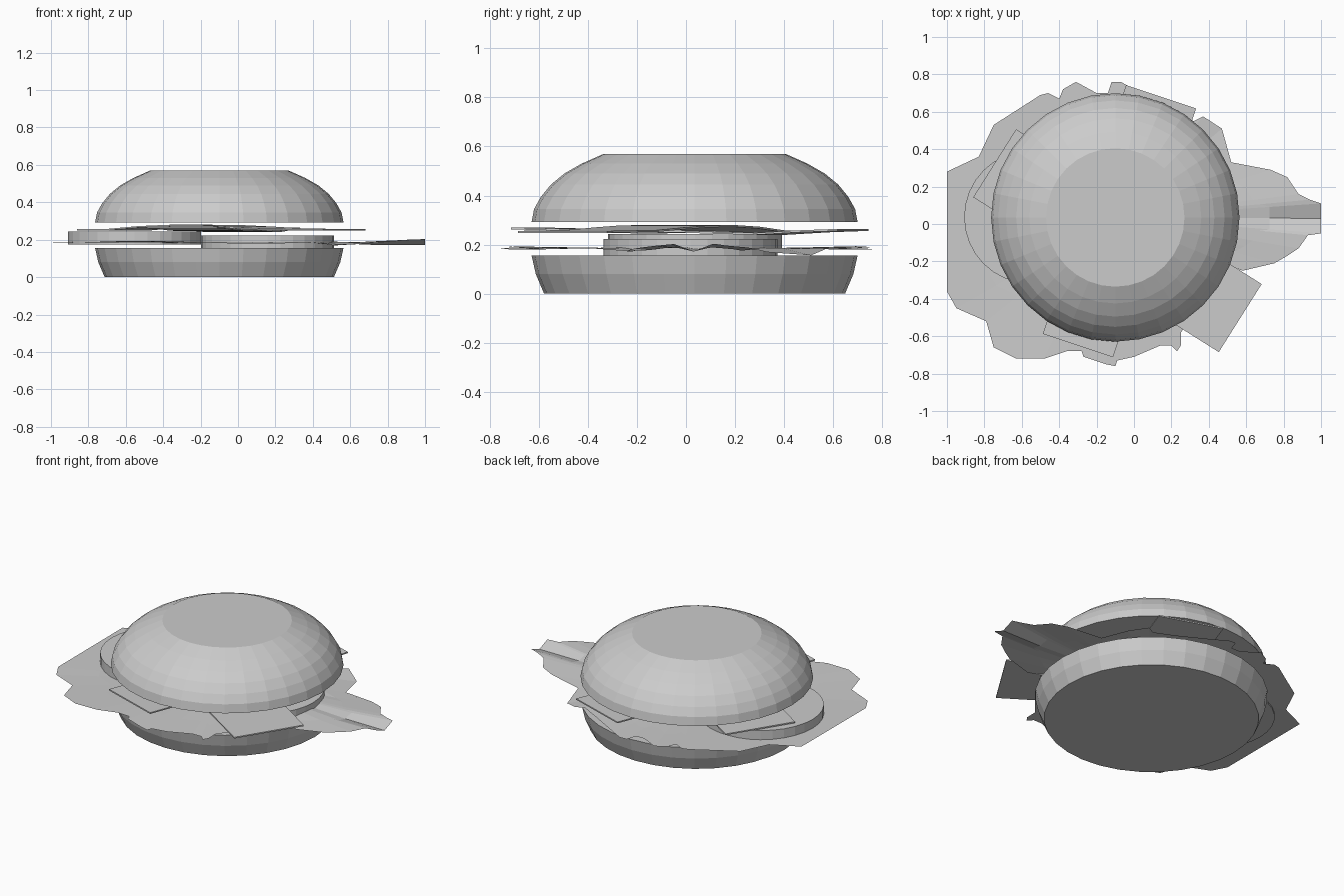
import bpy, bmesh, math
from mathutils import Vector

if "Cube" in bpy.data.objects:
    bpy.data.objects.remove(bpy.data.objects["Cube"])

grey = bpy.data.materials.new("plain grey")
grey.diffuse_color = (0.6, 0.6, 0.6, 1)
grey.use_nodes = True
grey.node_tree.nodes["Principled BSDF"].inputs["Base Color"].default_value = grey.diffuse_color


def finish(name, bm):
    mesh = bpy.data.meshes.new(name)
    bmesh.ops.recalc_face_normals(bm, faces=bm.faces)
    bm.to_mesh(mesh)
    bm.free()
    mesh.materials.append(grey)
    obj = bpy.data.objects.new(name, mesh)
    bpy.context.collection.objects.link(obj)
    return obj


def lathe(name, centre, profile, sides=32):
    """Closed, faceted round part from (radius, height) pairs."""
    bm = bmesh.new()
    rings = []
    for r, z in profile:
        rings.append([bm.verts.new((centre[0] + r * math.cos(2 * math.pi * i / sides),
                                    centre[1] + r * math.sin(2 * math.pi * i / sides), z))
                      for i in range(sides)])
    for a, b in zip(rings, rings[1:]):
        for i in range(sides):
            j = (i + 1) % sides
            bm.faces.new((a[i], a[j], b[j], b[i]))
    bm.faces.new(rings[0][::-1])
    bm.faces.new(rings[-1])
    return finish(name, bm)


def strip(name, start, end, width, heights, thick=0.008):
    """Thin rectangular slice bent along its length."""
    a, b = Vector(start), Vector(end)
    side = (b - a).normalized().orthogonal() * width / 2
    bm = bmesh.new()
    rows = []
    for i, z in enumerate(heights):
        p = a.lerp(b, i / (len(heights) - 1))
        rows.append([bm.verts.new((*(p + side * s), z + h))
                     for s, h in ((-1, 0), (1, 0), (1, thick), (-1, thick))])
    for r, q in zip(rows, rows[1:]):
        for k in range(4):
            m = (k + 1) % 4
            bm.faces.new((r[k], r[m], q[m], q[k]))
    bm.faces.new(rows[0])
    bm.faces.new(rows[-1])
    return finish(name, bm)


# Buns
BUN = (-0.10, 0.035)
lathe("bottom_bun", BUN, [(0.613, 0), (0.647, 0.08), (0.664, 0.155)])
lathe("top_bun", BUN, [(0.664, 0.293), (0.654, 0.345), (0.626, 0.395), (0.585, 0.445),
                       (0.53, 0.49), (0.46, 0.53), (0.37, 0.57)])

# Tomato slices
lathe("left_tomato_slice", (-0.553, 0.037), [(0.355, 0.175), (0.355, 0.243)])
lathe("right_tomato_slice", (0.157, 0.018), [(0.355, 0.155), (0.355, 0.222)])

# Crossed strips
strip("long_strip", (-0.745, 0.325), (0.568, -0.503), 0.43,
      [0.248, 0.25, 0.265, 0.272, 0.27, 0.262, 0.252, 0.25, 0.248])
strip("short_strip", (-0.30, -0.65), (0.145, 0.68), 0.395,
      [0.262, 0.258, 0.25, 0.246, 0.25, 0.244, 0.24, 0.25, 0.256])

# Lettuce leaf with a ragged outline
OUTLINE = [(-1, .28), (-.83, .36), (-.75, .53), (-.5, .69), (-.46, .70), (-.4, .67),
           (-.38, .72), (-.31, .76), (-.2, .70), (-.14, .70), (-.12, .76), (-.07, .76),
           (0, .72), (.2, .61), (.32, .55), (.37, .575), (.47, .51), (.52, .33),
           (.73, .29), (.82, .25), (.88, .16), (.94, .13), (1, .11), (1, .03),
           (1, -.05), (.93, -.06), (.88, -.13), (.82, -.17), (.75, -.21), (.58, -.25),
           (.51, -.22), (.40, -.40), (.25, -.58), (.25, -.65), (.23, -.68), (.2, -.65),
           (.14, -.65), (0, -.71), (-.09, -.73), (-.1, -.76), (-.15, -.75), (-.27, -.71),
           (-.28, -.68), (-.36, -.68), (-.48, -.72), (-.63, -.72), (-.75, -.66),
           (-.79, -.52), (-.95, -.45), (-1, -.36)]


def leaf_height(x, y):
    d = abs(y - 0.03)
    if x > 0.45:  # creased tip
        ridge = 0.172 + 0.033 * min(d / 0.085, 1) * min((x - 0.3) / 0.7, 1)
        return ridge - 0.06 * max(d - 0.085, 0)
    return 0.186 + 0.008 * math.sin(5 * x + 1) * math.cos(4 * y)


bm = bmesh.new()
cx, cy = BUN
rings = [[bm.verts.new((cx + (x - cx) * s, cy + (y - cy) * s,
                        leaf_height(cx + (x - cx) * s, cy + (y - cy) * s)))
          for x, y in OUTLINE] for s in (0.4, 0.75, 1)]
hub = bm.verts.new((cx, cy, leaf_height(cx, cy)))
n = len(OUTLINE)
for i in range(n):
    j = (i + 1) % n
    bm.faces.new((hub, rings[0][j], rings[0][i]))
    for a, b in zip(rings, rings[1:]):
        bm.faces.new((a[i], a[j], b[j], b[i]))
finish("lettuce_leaf", bm)
